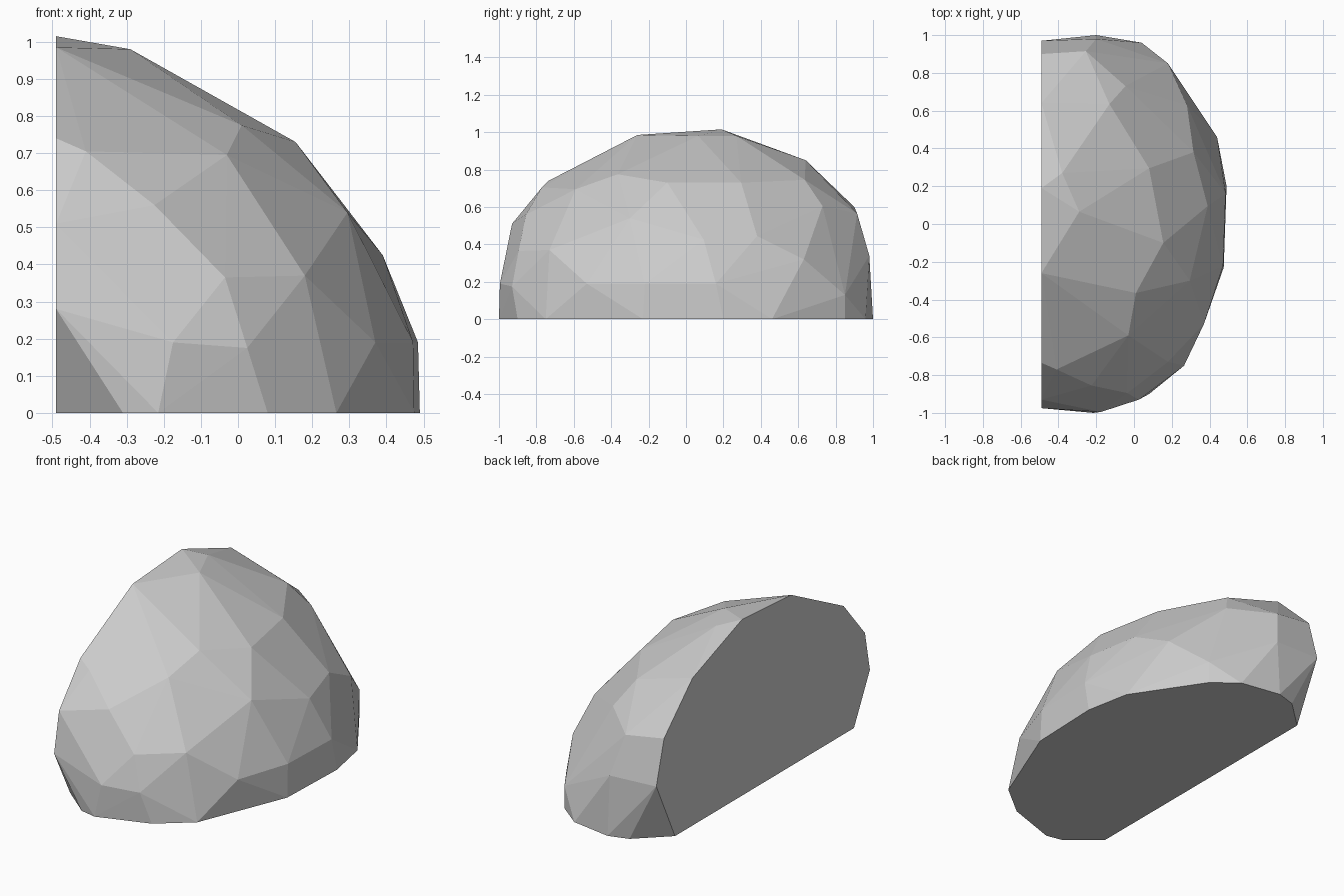
import bpy, bmesh

if "Cube" in bpy.data.objects:
    bpy.data.objects.remove(bpy.data.objects["Cube"])

WALL_X = -0.49

# flat cut side: (y, z)
wall = [(.80, 0), (.97, .35), (.90, .60), (.64, .85), (.19, 1.015),
        (-.26, .985), (-.735, .74), (-.93, .51), (-.975, .28), (-.83, 0)]
# footprint on the ground: (x, y)
footprint = [(-.315, .965), (-.2, 1.0), (.04, .96), (.18, .85), (.44, .46), (.49, .2),
             (.475, -.23), (.265, -.75), (.08, -.9), (-.215, -1.0), (-.31, -.98)]
# corners of the faceted dome
dome = [(-.03, -.59, .695), (-.41, -.77, .705), (-.225, -.855, .56), (-.035, -.895, .365),
        (.18, -.73, .37), (-.175, -.995, .19), (.025, -.93, .175), (.37, -.53, .19),
        (.01, -.365, .775), (.295, -.3, .54), (.155, -.1, .73), (-.29, .065, .98),
        (-.38, .27, .98), (.08, .295, .73), (.39, .095, .425), (.315, .38, .445),
        (-.13, .635, .745), (-.045, .73, .605), (-.255, .915, .565), (.28, .63, .32),
        (.18, .85, .13), (.485, .16, .19), (-.2, .98, .34), (.472, -.22, .19)]

points = ([(WALL_X, y, z) for y, z in wall]
          + [(x, y, 0) for x, y in footprint] + dome)

# rock: convex shell around all corners
bm = bmesh.new()
for p in points:
    bm.verts.new(p)
hull = bmesh.ops.convex_hull(bm, input=bm.verts)
loose = {g for g in hull["geom_interior"] + hull["geom_unused"]
         if isinstance(g, bmesh.types.BMVert)}
bmesh.ops.delete(bm, geom=list(loose), context='VERTS')
# merge the flat wall and base into single faces
bmesh.ops.dissolve_limit(bm, angle_limit=0.01, verts=bm.verts, edges=bm.edges)
bmesh.ops.recalc_face_normals(bm, faces=bm.faces)

mesh = bpy.data.meshes.new("rock")
bm.to_mesh(mesh)
bm.free()

grey = bpy.data.materials.new("stone grey")
grey.diffuse_color = (0.6, 0.6, 0.6, 1)
grey.use_nodes = True
grey.node_tree.nodes["Principled BSDF"].inputs["Base Color"].default_value = grey.diffuse_color
mesh.materials.append(grey)

rock = bpy.data.objects.new("rock", mesh)
bpy.context.collection.objects.link(rock)
